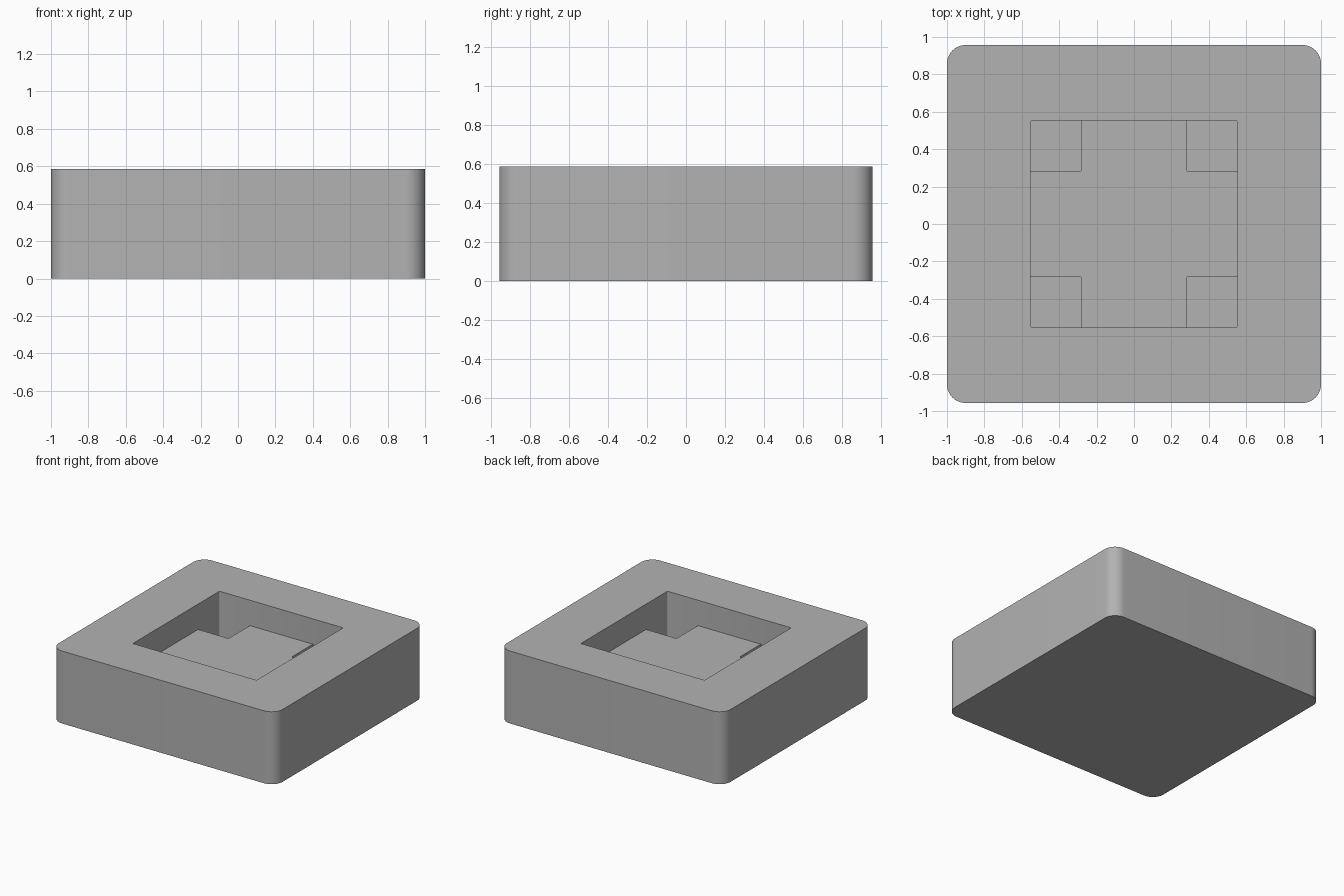
import bpy
import bmesh
import math

if "Cube" in bpy.data.objects:
    bpy.data.objects.remove(bpy.data.objects["Cube"], do_unlink=True)

HEIGHT = 0.585        # block height
POCKET = 0.553        # half width of the square pocket
WELL = 0.281          # inner limit of the corner wells
LEDGE_Z = 0.38        # top of the cross shaped floor
WELL_Z = 0.16         # bottom of the corner wells

grey = bpy.data.materials.new("plain grey")
grey.use_nodes = True
colour = (0.45, 0.45, 0.45, 1.0)
grey.diffuse_color = colour
grey.node_tree.nodes["Principled BSDF"].inputs["Base Color"].default_value = colour


def prism(name, outline, z0, z1, radius, segments, rounds):
    """Extrude an outline upwards and round the upright edges that pass the test."""
    bm = bmesh.new()
    face = bm.faces.new([bm.verts.new((x, y, z0)) for x, y in outline])
    top = bmesh.ops.extrude_face_region(bm, geom=[face])["geom"]
    for v in top:
        if isinstance(v, bmesh.types.BMVert):
            v.co.z = z1
    bmesh.ops.recalc_face_normals(bm, faces=bm.faces[:])
    upright = [e for e in bm.edges
               if abs(e.verts[0].co.z - e.verts[1].co.z) > 0.01 and rounds(e.verts[0].co)]
    bmesh.ops.bevel(bm, geom=upright, offset=radius, offset_type='OFFSET',
                    segments=segments, profile=0.5, affect='EDGES')
    bmesh.ops.recalc_face_normals(bm, faces=bm.faces[:])
    mesh = bpy.data.meshes.new(name)
    bm.to_mesh(mesh)
    bm.free()
    mesh.materials.append(grey)
    obj = bpy.data.objects.new(name, mesh)
    bpy.context.collection.objects.link(obj)
    return obj


def rectangle(x, y):
    return [(-x, -y), (x, -y), (x, y), (-x, y)]


def everywhere(co):
    return True


# Outer block with rounded upright corners
block = prism("block", rectangle(1.0, 0.957), 0, HEIGHT, 0.1, 12, everywhere)

# Square pocket cut down to the bottom of the wells
cutter = prism("pocket_cutter", rectangle(POCKET, POCKET), WELL_Z, HEIGHT + 0.2,
               0.01, 3, everywhere)
cut = block.modifiers.new("pocket", 'BOOLEAN')
cut.operation = 'DIFFERENCE'
cut.solver = 'EXACT'
cut.object = cutter
bpy.context.view_layer.objects.active = block
bpy.ops.object.modifier_apply(modifier=cut.name)
bpy.data.objects.remove(cutter, do_unlink=True)

# Cross shaped floor that leaves a deep well in each corner
a, w = POCKET + 0.003, WELL
quarter = [(a, -w), (a, w), (w, w)]
cross = []
for turn in range(4):
    c, s = round(math.cos(turn * math.pi / 2)), round(math.sin(turn * math.pi / 2))
    cross += [(c * x - s * y, s * x + c * y) for x, y in quarter]
floor = prism("cross_floor", cross, WELL_Z - 0.01, LEDGE_Z, 0.01, 3,
              lambda co: max(abs(co.x), abs(co.y)) < w + 0.01)

# Smooth the rounded corners and keep the rims sharp
bpy.ops.object.select_all(action='DESELECT')
for obj in (block, floor):
    obj.select_set(True)
bpy.context.view_layer.objects.active = block
bpy.ops.object.shade_smooth_by_angle(angle=math.radians(35))
